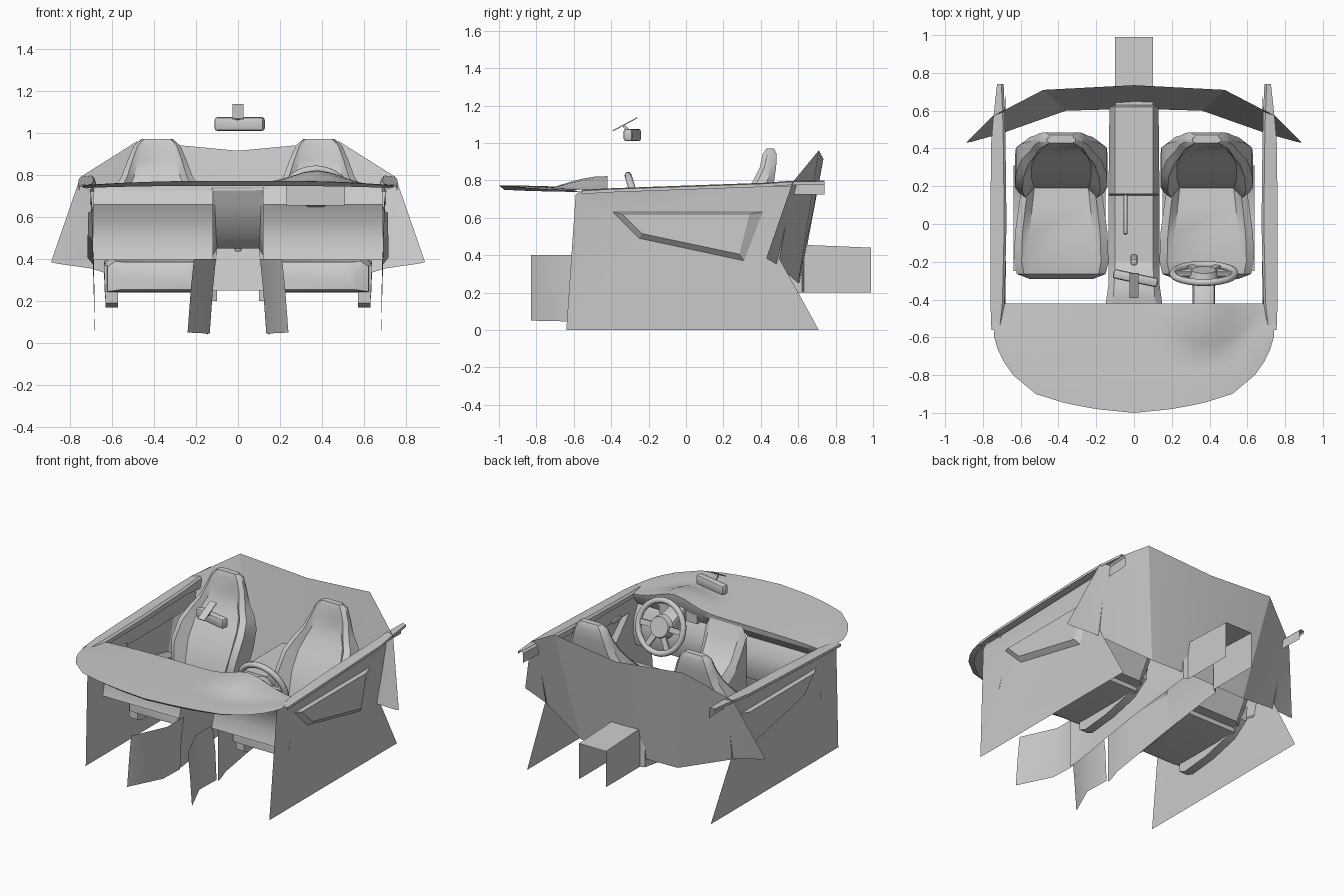
import bpy, bmesh, math
from mathutils import Matrix, Vector

if "Cube" in bpy.data.objects:
    bpy.data.objects.remove(bpy.data.objects["Cube"])


def finish(name, bm, angle=30):
    bmesh.ops.recalc_face_normals(bm, faces=bm.faces)
    me = bpy.data.meshes.new(name)
    bm.to_mesh(me)
    bm.free()
    ob = bpy.data.objects.new(name, me)
    bpy.context.collection.objects.link(ob)
    bpy.ops.object.select_all(action='DESELECT')
    ob.select_set(True)
    bpy.context.view_layer.objects.active = ob
    bpy.ops.object.shade_smooth_by_angle(angle=math.radians(angle))
    return ob


def loft(name, rings, closed=True, caps=True, angle=30, skip=None):
    bm = bmesh.new()
    vs = [[bm.verts.new(p) for p in r] for r in rings]
    n = len(rings[0])
    for a, b in zip(vs, vs[1:]):
        for i in range(n if closed else n - 1):
            j = (i + 1) % n
            if not (skip and skip(a[i].co, b[j].co)):
                bm.faces.new((a[i], a[j], b[j], b[i]))
    if caps and closed:
        bm.faces.new(vs[0])
        bm.faces.new(vs[-1])
    return finish(name, bm, angle)


def poly(name, verts, faces, angle=15):
    bm = bmesh.new()
    vs = [bm.verts.new(v) for v in verts]
    for f in faces:
        bm.faces.new([vs[i] for i in f])
    return finish(name, bm, angle)


def block(name, loc, size, rot=None, bevel=0.0):
    bm = bmesh.new()
    bmesh.ops.create_cube(bm, size=1)
    bmesh.ops.scale(bm, vec=size, verts=bm.verts)
    if bevel:
        bmesh.ops.bevel(bm, geom=bm.edges[:], offset=bevel, segments=2, affect='EDGES', profile=0.5)
    bm.transform(Matrix.Translation(loc) @ (rot or Matrix()))
    return finish(name, bm)


def rot(deg, axis):
    return Matrix.Rotation(math.radians(deg), 4, axis)


def interp(table, x):
    for (x0, y0), (x1, y1) in zip(table, table[1:]):
        if x <= x1:
            return y0 + (y1 - y0) * (x - x0) / (x1 - x0)
    return table[-1][1]


# Dashboard: rounded top with instrument hood, rear lip and face (no face behind the console)
front_y = [(0, -1), (.2, -.98), (.36, -.95), (.52, -.9), (.64, -.8), (.71, -.7), (.74, -.6)]
hood_y = [(-.1, -.48), (.15, -.62), (.3, -.7), (.45, -.7), (.55, -.64), (.66, -.48)]
half = [.06, .12, .18, .24, .31, .38, .45, .52, .58, .64, .69, .72, .74]
cols = [-x for x in reversed(half)] + [0] + half
rings = []
for x in cols:
    yf = interp(front_y, abs(x))
    yh = interp(hood_y, max(x, -.1))
    hood = .065 * math.exp(-((x - .38) / .16) ** 2)
    edge = (abs(x) / .74) ** 3
    ring = [(x * .97, yf + .03, .748 - .01 * edge), (x, yf, .772 - .025 * edge)]
    stops = [yf + (yh - yf) * t for t in (.35, .7, 1)] + [yh + (-.42 - yh) * t for t in (.25, .5, .75, 1)]
    for y in stops:
        k = max(0, (y - yh) / (-.42 - yh))
        ring.append((x, y, .775 - .02 * edge - .015 * (y - yf) / (-.42 - yf) + hood * math.sin(k * math.pi / 2)))
    xs = max(-.69, min(.69, x))
    ring += [(xs, -.425, .725 + hood * .8), (xs, -.475, .66), (xs, -.435, .58), (xs, -.425, .48), (xs, -.45, .395)]
    rings.append(ring)
loft("dashboard", rings, closed=False, angle=25,
     skip=lambda a, b: max(abs(a.x), abs(b.x)) < .13 and b.z < .7)
block("instrument_cluster", (.37, -.475, .715), (.28, .06, .12))
block("steering_column", (.37, -.37, .67), (.12, .24, .1), rot(-17, 'X'), .025)

# Steering wheel
tilt = Matrix.Translation((.37, -.262, .67)) @ rot(-73, 'X')
rings = []
for i in range(33):
    a = 2 * math.pi * i / 32
    rings.append([tilt @ Vector(((.164 + .019 * math.cos(b)) * math.cos(a),
                                 (.164 + .019 * math.cos(b)) * math.sin(a), .019 * math.sin(b)))
                  for b in [2 * math.pi * k / 8 for k in range(8)]])
loft("steering_wheel_rim", rings, caps=False, angle=50)
bm = bmesh.new()
bmesh.ops.create_cone(bm, cap_ends=True, segments=16, radius1=.078, radius2=.065, depth=.04, matrix=tilt)
finish("steering_wheel_hub", bm)
for i, a in enumerate((0, 60, 120, 180)):
    r = tilt @ rot(a, 'Z') @ Matrix.Translation((.11, 0, 0))
    block("wheel_spoke_%d" % i, r.translation, (.1, .035, .016), r.to_3x3().to_4x4())

# Centre console and tunnel, open underneath
rings = []
for y, zt, zb, xt, xb in [(.99, .44, .2, .1, .1), (.63, .455, .2, .1, .1), (.62, .5, .2, .1, .13),
                          (.16, .5, .14, .1, .135), (.15, .45, .14, .1, .135), (-.2, .45, .08, .1, .135),
                          (-.32, .53, .06, .105, .135), (-.39, .66, .04, .11, .145), (-.425, .74, .04, .12, .15)]:
    rings.append([(-xb, y, zb), (-xb, y, zt - .06), (-xt, y, zt), (xt, y, zt), (xb, y, zt - .06), (xb, y, zb)])
loft("centre_console", rings, closed=False)
block("handbrake", (-.045, .05, .485), (.022, .21, .03), rot(-8, 'X'), .006)
block("gear_lever", (0, -.19, .5), (.035, .035, .13), rot(12, 'X'), .01)

# Rear wall
top = [(0, .735, .915), (.48, .71, .96), (.75, .57, .79), (.89, .43, .385)]
low = [(0, .61, .25), (.36, .6, .25), (.70, .48, .355), (.86, .435, .378)]
mir = lambda r: [(-x, y, z) for x, y, z in reversed(r[1:])] + r
loft("rear_wall", [mir(top), mir(low)], closed=False, angle=10)

# Parts that exist on both sides
for s, side in ((-1, "left"), (1, "right")):
    # Tunnel flare in the footwell
    loft(side + "_footwell_panel", [[(s * .135, -.42, .04), (s * .125, -.42, .25), (s * .105, -.42, .4)],
                                    [(s * .135, -.6, .045), (s * .12, -.6, .25), (s * .105, -.6, .4)],
                                    [(s * .24, -.83, .05), (s * .225, -.83, .25), (s * .21, -.83, .4)]], closed=False)
    # Door panel with pocket pushed outwards
    outer = [(-.64, 0, .68), (.71, 0, .68), (.5, .38, .69), (.57, .77, .705), (-.57, .74, .705), (-.59, .72, .70)]
    pocket = [(-.25, .49, .687), (.31, .37, .687), (.41, .63, .692), (-.39, .63, .692)]
    inner = [(-.235, .515, .715), (.285, .405, .715), (.34, .62, .713), (-.34, .62, .713)]
    poly(side + "_door_panel", [(s * x, y, z) for y, z, x in outer + pocket + inner],
         [(0, 1, 7, 6), (1, 2, 7), (2, 3, 8, 7), (3, 4, 9, 8), (4, 5, 9), (5, 0, 6, 9),
          (6, 7, 11, 10), (7, 8, 12, 11), (8, 9, 13, 12), (9, 6, 10, 13), (10, 11, 12, 13)])
    # Window ledge
    rail = []
    for y, xi, xo, zt, zb in [(-.56, .70, .755, .748, .72), (-.42, .685, .76, .757, .72), (0, .675, .76, .772, .73),
                              (.42, .68, .757, .787, .74), (.56, .683, .745, .797, .725), (.74, .69, .725, .80, .725)]:
        rail.append([(s * xi, y, zb), (s * xi, y, zt - .012), (s * (xi + .012), y, zt),
                     (s * xo, y, zt - .005), (s * xo, y, zt - .022)])
    loft(side + "_window_ledge", rail, closed=False)
    block(side + "_door_handle", (s * .684, -.24, .64), (.015, .09, .025), bevel=.004)

    # Seat
    cx = s * .385
    back = []
    for z, yb, yf, w, b in [(.28, .32, .175, .20, .03), (.42, .37, .20, .225, .06), (.55, .40, .25, .245, .08),
                            (.66, .44, .315, .24, .07), (.73, .46, .36, .21, .045), (.79, .47, .385, .17, .03),
                            (.87, .482, .41, .14, .015), (.94, .485, .418, .11, .008), (.97, .47, .43, .075, 0)]:
        h = [(w * .65, yf), (w * .84, yf - b), (w, yf - b + .025), (w, yb - .035), (w * .8, yb)]
        back.append([(cx + x, y, z) for x, y in h] + [(cx - x, y, z) for x, y in reversed(h)])
    loft(side + "_seat_back", back, angle=35)
    cush = []
    for y, zt, zb, w, b in [(-.29, .345, .255, .17, 0), (-.265, .385, .245, .235, .005), (-.2, .395, .24, .25, .015),
                            (-.05, .385, .24, .245, .03), (.1, .37, .24, .225, .045), (.25, .36, .25, .2, .05)]:
        h = [(w * .68, zt), (w * .84, zt + b), (w, zt + b - .025), (w, zb)]
        cush.append([(cx + x, y, z) for x, z in h] + [(cx - x, y, z) for x, z in reversed(h)])
    loft(side + "_seat_cushion", cush, angle=35)
    # Side trims hanging below the cushion
    for t, nm in ((-1, "a"), (1, "b")):
        w0 = .165 if t == -s else .185
        trim = []
        for y, zt, zb in [(-.25, .37, .19), (-.2, .38, .17), (0, .33, .19), (.2, .36, .24), (.31, .42, .32)]:
            trim.append([(cx + t * x, y, z) for x, z in
                         ((w0, zb), (w0, zt), (w0 + .068, zt), (w0 + .06, zb))])
        loft(side + "_seat_trim_" + nm, trim)

# Rear-view mirror
block("mirror", (.008, -.287, 1.042), (.24, .05, .066), rot(-12, 'Z'), .014)
block("mirror_mount", (0, -.325, 1.1), (.05, .148, .006), rot(28, 'X'))
block("mirror_stem", (0, -.315, 1.075), (.016, .05, .016), rot(-40, 'X'))
